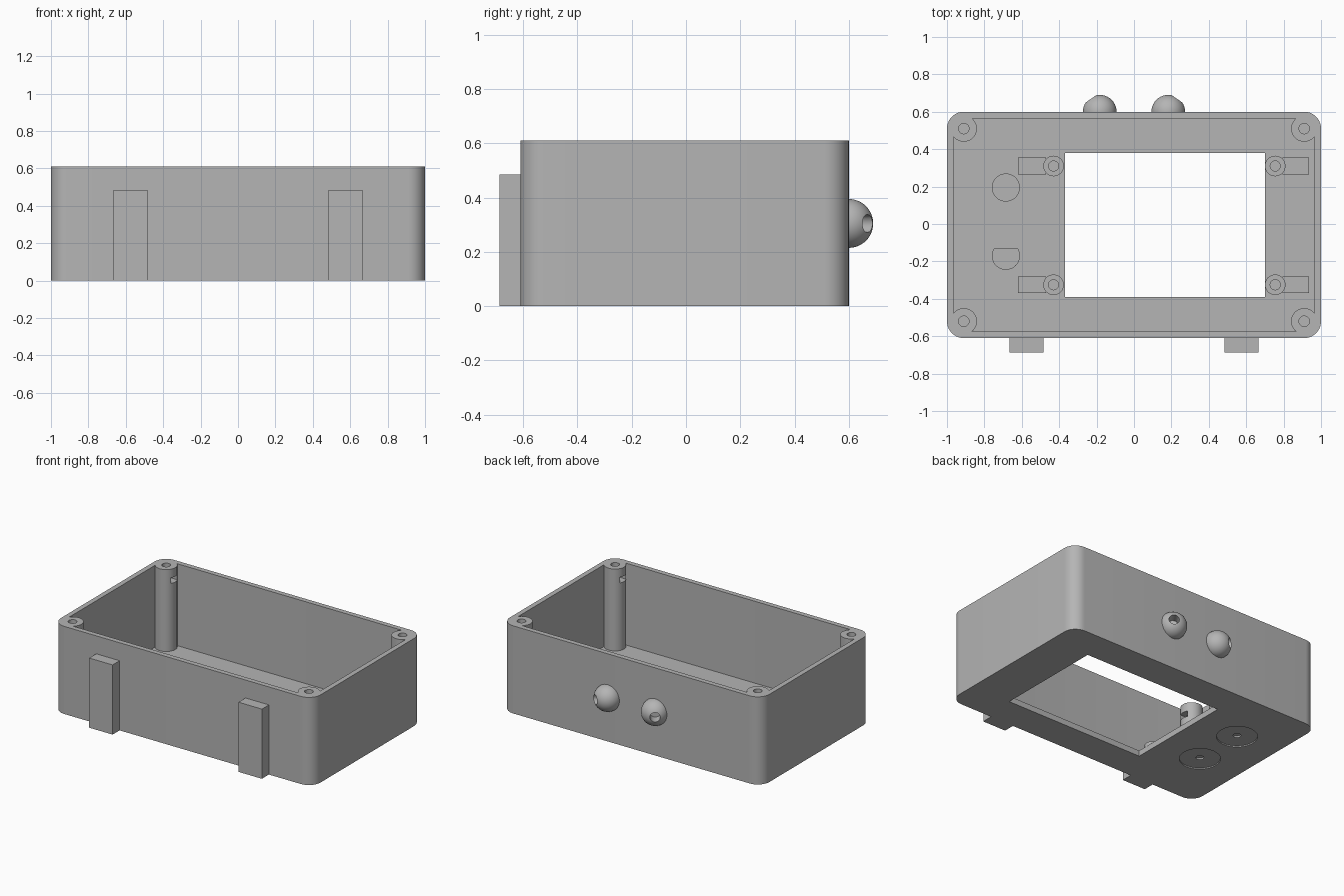
import bpy, bmesh, math
from mathutils import Matrix, Vector

cube = bpy.data.objects.get("Cube")
if cube:
    bpy.data.objects.remove(cube, do_unlink=True)

grey = bpy.data.materials.new("matte_grey")
grey.use_nodes = True
COLOUR = (0.46, 0.46, 0.46, 1)
grey.diffuse_color = COLOUR
grey.node_tree.nodes["Principled BSDF"].inputs["Base Color"].default_value = COLOUR

CY = -0.005          # middle of the box in y
H, FLOOR = 0.61, 0.04


def finish(name, bm):
    bmesh.ops.recalc_face_normals(bm, faces=bm.faces)
    mesh = bpy.data.meshes.new(name)
    bm.to_mesh(mesh)
    bm.free()
    mesh.materials.append(grey)
    obj = bpy.data.objects.new(name, mesh)
    bpy.context.collection.objects.link(obj)
    return obj


def prism(name, points, z0, z1):
    bm = bmesh.new()
    face = bm.faces.new([bm.verts.new((x, y, z0)) for x, y in points])
    top = bmesh.ops.extrude_face_region(bm, geom=[face])["geom"]
    bmesh.ops.translate(bm, vec=(0, 0, z1 - z0),
                        verts=[v for v in top if isinstance(v, bmesh.types.BMVert)])
    return finish(name, bm)


def box(name, x0, x1, y0, y1, z0, z1):
    return prism(name, [(x0, y0), (x1, y0), (x1, y1), (x0, y1)], z0, z1)


def disc(name, x, y, r, z0, z1, n=40):
    ring = [(x + r * math.cos(math.tau * i / n), y + r * math.sin(math.tau * i / n))
            for i in range(n)]
    return prism(name, ring, z0, z1)


def rounded(name, hx, hy, r, z0, z1, n=10):
    pts = []
    for k, (sx, sy) in enumerate([(1, 1), (-1, 1), (-1, -1), (1, -1)]):
        for i in range(n + 1):
            a = (k + i / n) * math.pi / 2
            pts.append((sx * (hx - r) + r * math.cos(a),
                        CY + sy * (hy - r) + r * math.sin(a)))
    return prism(name, pts, z0, z1)


def cut(obj, *cutters):
    for c in cutters:
        c.hide_render = True
        mod = obj.modifiers.new("cut", "BOOLEAN")
        mod.operation, mod.solver, mod.object = "DIFFERENCE", "EXACT", c
    bpy.context.view_layer.update()
    graph = bpy.context.evaluated_depsgraph_get()
    mesh = bpy.data.meshes.new_from_object(obj.evaluated_get(graph))
    obj.modifiers.clear()
    obj.data = mesh
    for c in cutters:
        bpy.data.objects.remove(c, do_unlink=True)
    return obj


def smooth(obj):
    bpy.ops.object.select_all(action="DESELECT")
    obj.select_set(True)
    bpy.context.view_layer.objects.active = obj
    bpy.ops.object.shade_smooth_by_angle(angle=math.radians(30))


# Open box with a display window and round recesses under the floor
case = rounded("case", 1.0, 0.605, 0.09, 0, H)
cutters = [rounded("cavity", 0.965, 0.57, 0.055, FLOOR, H + 0.1),
           box("window", -0.37, 0.70, -0.39, 0.38, -0.1, 0.2)]
for y in (0.195, -0.17):
    cutters += [disc("recess", -0.685, y, 0.13, -0.1, 0.008),
                disc("bore", -0.685, y, 0.025, -0.1, 0.035)]
smooth(cut(case, *cutters))

# Corner screw posts with a side slot for a nut
for sx, x_name in ((-1, "right"), (1, "left")):
    for sy, y_name in ((-1, "front"), (1, "back")):
        x, y = sx * 0.91, CY + sy * 0.515
        post = disc(f"{y_name}_{x_name}_post", x, y, 0.07, 0.02, H)
        ends = sorted((x + sx * 0.035, x - sx * 0.1))
        smooth(cut(post, disc("screw_hole", x, y, 0.028, 0.3, H + 0.1, 24),
                   box("nut_slot", *ends, y - 0.035, y + 0.035, 0.51, 0.55)))

# Low standoffs beside the window, each with a flat arm
for x, arm in ((-0.43, (-0.62, -0.47)), (0.755, (0.795, 0.935))):
    for y in (0.31, -0.325):
        standoff = disc("standoff", x, y, 0.055, 0.02, 0.07)
        smooth(cut(standoff, disc("hole", x, y, 0.027, 0.045, 0.2, 24)))
        box("standoff_arm", *arm, y - 0.045, y + 0.045, 0.02, 0.055)

# Round bosses over the recesses, the front one with a flat side
smooth(disc("round_boss", -0.685, 0.195, 0.075, 0.02, 0.05))
flat_boss = disc("flat_sided_boss", -0.685, -0.17, 0.075, 0.02, 0.05)
smooth(cut(flat_boss, box("flat", -0.8, -0.5, -0.13, 0, 0, 0.2)))

# Mounting blocks on the front wall
for s, side in ((-1, "right"), (1, "left")):
    x = s * 0.575
    box(f"{side}_mount_block", x - 0.09, x + 0.09, -0.687, -0.6, 0, 0.485)

# Domes on the back wall with outward-angled holes
for s, side in ((-1, "right"), (1, "left")):
    centre = Vector((s * 0.183, 0.6, 0.305))
    bm = bmesh.new()
    bmesh.ops.create_uvsphere(bm, u_segments=40, v_segments=24, radius=0.09)
    bmesh.ops.bisect_plane(bm, geom=bm.verts[:] + bm.edges[:] + bm.faces[:],
                           plane_co=(0, -0.02, 0), plane_no=(0, -1, 0), clear_outer=True)
    bmesh.ops.holes_fill(bm, edges=[e for e in bm.edges if e.is_boundary])
    bmesh.ops.translate(bm, vec=centre, verts=bm.verts)
    dome = finish(f"{side}_dome", bm)
    drill = disc("drill", 0, 0, 0.033, 0.01, 0.2, 24)
    aim = Vector((s * math.sin(0.6), math.cos(0.6), 0))
    drill.matrix_world = Matrix.Translation(centre) @ aim.to_track_quat("Z", "Y").to_matrix().to_4x4()
    smooth(cut(dome, drill))
